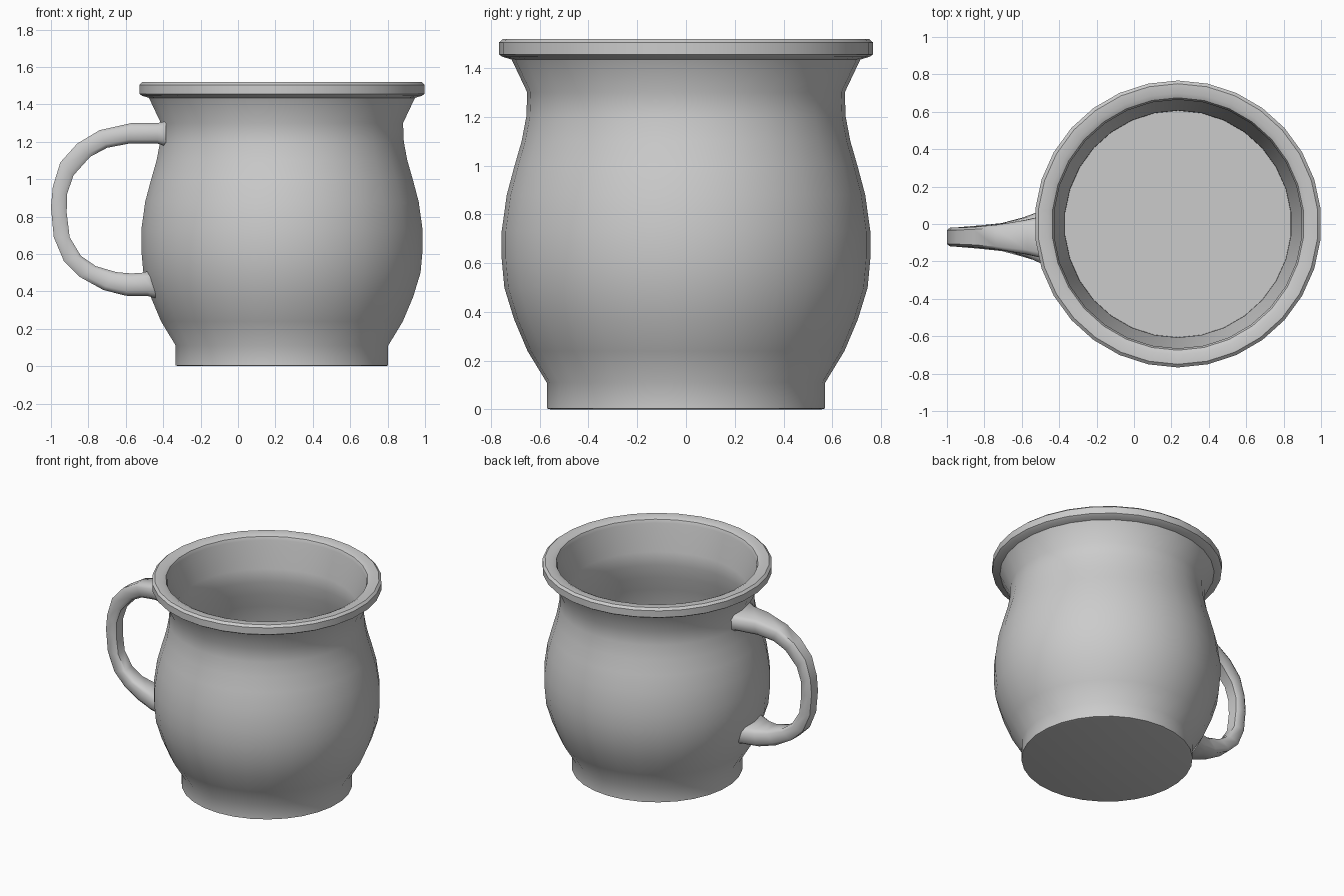
import bpy, bmesh, math

CX = 0.235      # axis of the cup
SIDES = 30


def finish(name, bm, angle):
    bmesh.ops.recalc_face_normals(bm, faces=bm.faces)
    mesh = bpy.data.meshes.new(name)
    bm.to_mesh(mesh)
    bm.free()
    ob = bpy.data.objects.new(name, mesh)
    bpy.context.collection.objects.link(ob)
    bpy.ops.object.select_all(action='DESELECT')
    ob.select_set(True)
    bpy.context.view_layer.objects.active = ob
    bpy.ops.object.shade_smooth_by_angle(angle=math.radians(angle))


def loft(name, rings, angle):
    """Skin a row of closed rings and cap both ends."""
    bm = bmesh.new()
    vs = [[bm.verts.new(p) for p in ring] for ring in rings]
    n = len(vs[0])
    for a, b in zip(vs, vs[1:]):
        for i in range(n):
            j = (i + 1) % n
            bm.faces.new((a[i], a[j], b[j], b[i]))
    bm.faces.new(vs[0])
    bm.faces.new(vs[-1])
    finish(name, bm, angle)


# Cup: lathed wall, rolled rim and hollow inside (radius, z)
profile = [
    (0.555, 0.0), (0.571, 0.004), (0.571, 0.11), (0.65, 0.24), (0.705, 0.37),
    (0.745, 0.50), (0.756, 0.62), (0.756, 0.73), (0.735, 0.88), (0.703, 1.0),
    (0.674, 1.10), (0.655, 1.20), (0.651, 1.30), (0.715, 1.435),
    (0.752, 1.446), (0.767, 1.456), (0.767, 1.505), (0.750, 1.52),
    (0.700, 1.52), (0.675, 1.508), (0.665, 1.485), (0.665, 1.44),
    (0.607, 1.30), (0.612, 1.20), (0.630, 1.10), (0.660, 1.0), (0.692, 0.88),
    (0.712, 0.73), (0.712, 0.62), (0.700, 0.50), (0.660, 0.37), (0.606, 0.22),
]
angles = [math.radians(-90 + 360 / SIDES * k) for k in range(SIDES)]
loft("cup", [[(CX + r * math.cos(a), r * math.sin(a), z) for a in angles]
             for r, z in profile], 40)

# Handle: outer edge x, z, inner edge x, z, half width
HY = -0.07
path = [
    (-0.385, 1.31, -0.385, 1.175, 0.15), (-0.43, 1.30, -0.43, 1.19, 0.125),
    (-0.57, 1.30, -0.585, 1.19, 0.092),
    (-0.74, 1.262, -0.70, 1.168, 0.066), (-0.86, 1.19, -0.79, 1.12, 0.055),
    (-0.95, 1.09, -0.88, 1.02, 0.05), (-0.99, 0.96, -0.914, 0.92, 0.05),
    (-1.0, 0.85, -0.916, 0.82, 0.05), (-0.985, 0.69, -0.90, 0.69, 0.05),
    (-0.93, 0.56, -0.84, 0.59, 0.055), (-0.845, 0.477, -0.76, 0.535, 0.062),
    (-0.72, 0.408, -0.65, 0.503, 0.075), (-0.60, 0.377, -0.57, 0.496, 0.105),
    (-0.48, 0.375, -0.51, 0.50, 0.138), (-0.43, 0.36, -0.46, 0.515, 0.15),
]
# Rounded rectangle section: (across, outer-to-inner)
section = [(-1, 0.2), (-0.75, 0), (0.75, 0), (1, 0.2),
           (1, 0.8), (0.75, 1), (-0.75, 1), (-1, 0.8)]
loft("handle", [[(ox + (ix - ox) * t, HY + w * s, oz + (iz - oz) * t)
                 for s, t in section] for ox, oz, ix, iz, w in path], 50)
